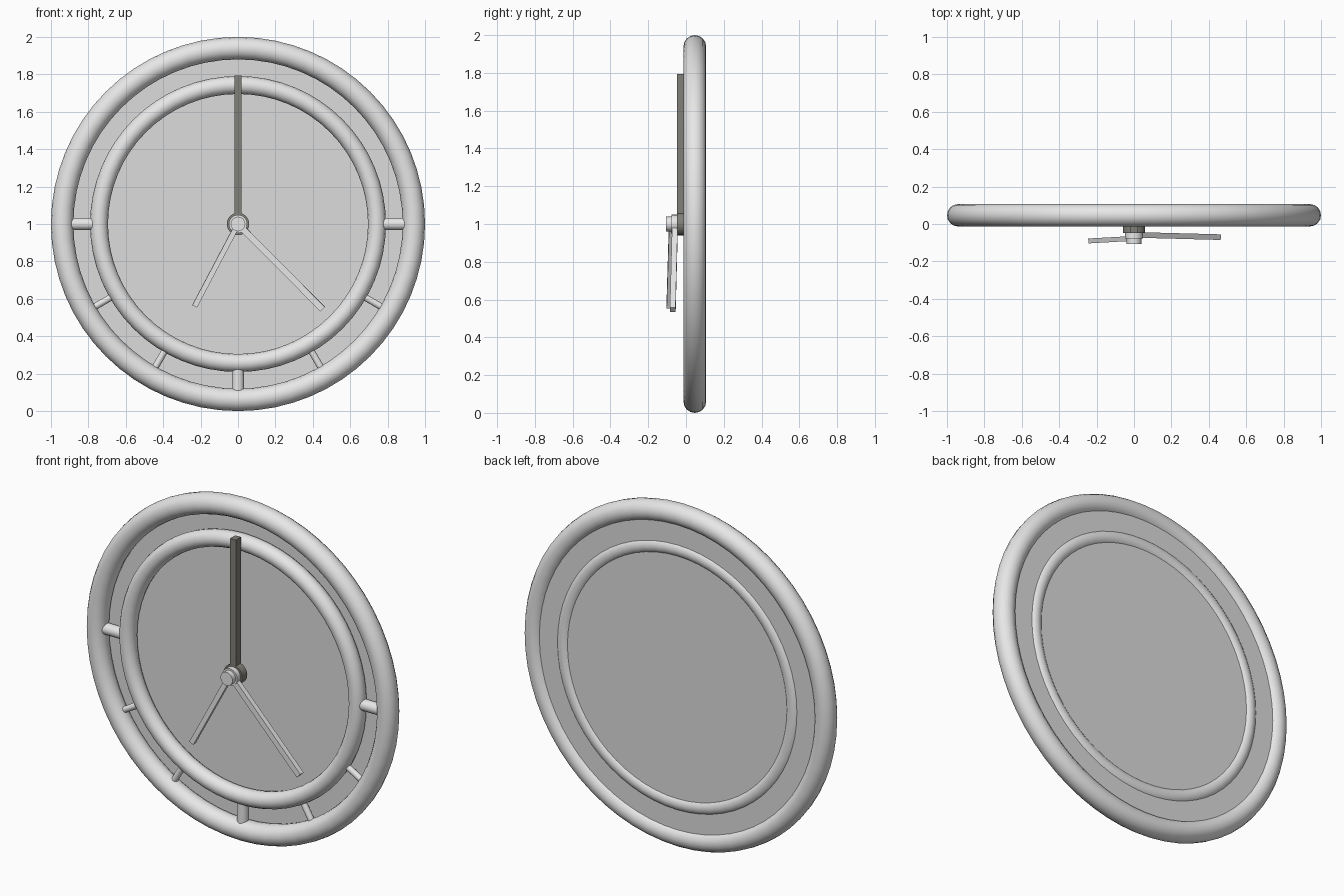
import bpy, math
from mathutils import Vector

if "Cube" in bpy.data.objects:
    bpy.data.objects.remove(bpy.data.objects["Cube"])

RING_Y = 0.0465   # depth of the ring centres
CZ = 1.0          # height of the dial centre


def material(name, rgb):
    m = bpy.data.materials.new(name)
    m.diffuse_color = (*rgb, 1.0)
    m.use_nodes = True
    m.node_tree.nodes["Principled BSDF"].inputs["Base Color"].default_value = m.diffuse_color
    return m


PALE = material("pale_grey", (0.8, 0.8, 0.8))
DIAL = material("dial_grey", (0.72, 0.72, 0.72))
DARK = material("dark_olive_grey", (0.22, 0.215, 0.19))


def finish(name, mat, smooth=True):
    ob = bpy.context.object
    ob.name = name
    ob.data.materials.append(mat)
    if smooth:
        bpy.ops.object.shade_smooth_by_angle(angle=math.radians(40))
    return ob


def ring(name, major, minor):
    bpy.ops.mesh.primitive_torus_add(
        major_radius=major, minor_radius=minor, major_segments=64, minor_segments=16,
        location=(0, RING_Y, CZ), rotation=(math.pi / 2, 0, 0))
    finish(name, PALE)


def rod(name, a, b, radius, mat, sides=16):
    a, b = Vector(a), Vector(b)
    bpy.ops.mesh.primitive_cylinder_add(
        vertices=sides, radius=radius, depth=(b - a).length, location=(a + b) / 2)
    ob = bpy.context.object
    ob.rotation_euler = (b - a).to_track_quat('Z', 'Y').to_euler()
    finish(name, mat)


def bar(name, a, b, width, thick, mat):
    # square-section bar from a to b, its broad face towards the front
    a, b = Vector(a), Vector(b)
    bpy.ops.mesh.primitive_cube_add(size=1, location=(a + b) / 2)
    ob = bpy.context.object
    ob.rotation_euler = (b - a).to_track_quat('Z', 'Y').to_euler()
    ob.scale = (width, thick, (b - a).length)
    finish(name, mat, smooth=False)


# Rings
ring("outer_ring", 0.94, 0.06)
ring("inner_ring", 0.743, 0.048)

# Dial sheet set towards the back of the rings
bpy.ops.mesh.primitive_circle_add(
    vertices=64, radius=0.91, fill_type='NGON',
    location=(0, RING_Y + 0.035, CZ), rotation=(math.pi / 2, 0, 0))
finish("dial", DIAL, smooth=False)

# Hour markers bridging the two rings, thick at the quarters
for i in range(7):
    t = math.radians(180 + 30 * i)
    d = Vector((math.cos(t), 0, math.sin(t)))
    c = Vector((0, RING_Y, CZ))
    rod("hour_marker", c + d * 0.745, c + d * 0.935,
        0.033 if i % 3 == 0 else 0.018, PALE)

# Stacked hubs
rod("rear_hub", (0, 0.0, CZ), (0, -0.047, CZ), 0.06, DARK, 24)
rod("middle_hub", (0, -0.045, CZ), (0, -0.077, CZ), 0.049, PALE, 24)
rod("front_hub", (0, -0.075, CZ), (0, -0.1065, CZ), 0.039, PALE, 24)

# Hands
bar("upright_hand", (0, -0.0235, CZ), (0, -0.0235, 1.795), 0.037, 0.047, DARK)
bar("long_hand", (0, -0.058, CZ), (0.452, -0.07, 0.545), 0.03, 0.034, PALE)
bar("short_hand", (0, -0.077, CZ), (-0.232, -0.09, 0.56), 0.026, 0.028, PALE)
